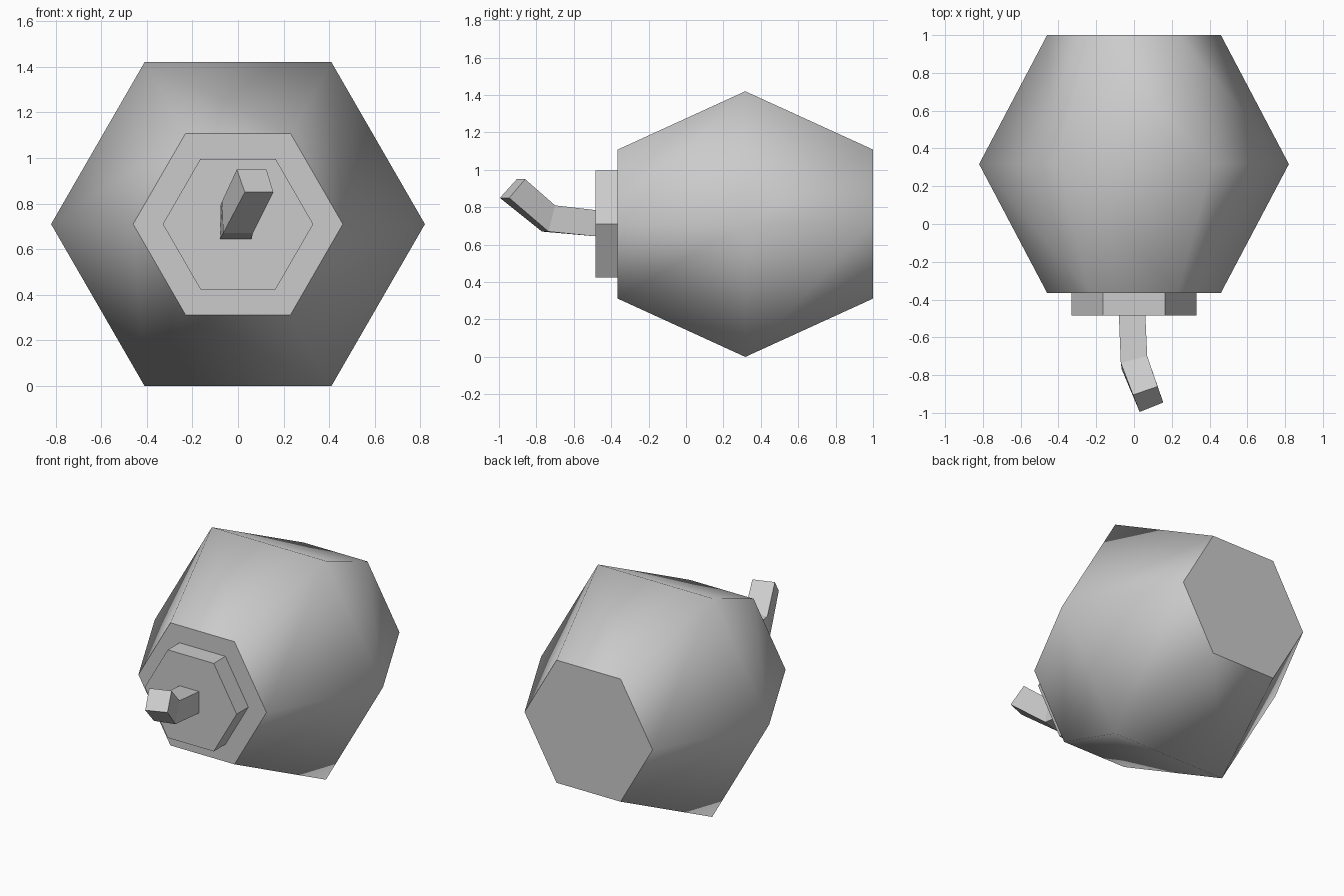
import bpy
import bmesh
from math import cos, sin, pi, radians

cube = bpy.data.objects.get("Cube")
if cube:
    bpy.data.objects.remove(cube, do_unlink=True)

GREY = (0.6, 0.6, 0.6, 1)
grey = bpy.data.materials.new("plain grey")
grey.use_nodes = True
grey.diffuse_color = GREY
grey.node_tree.nodes["Principled BSDF"].inputs["Base Color"].default_value = GREY

CENTRE_Z = 0.71


def hexagon(y, radius):
    """Six points around the lengthwise axis, one corner on each side."""
    return [(radius * cos(i * pi / 3), y, CENTRE_Z + radius * sin(i * pi / 3))
            for i in range(6)]


def loft(name, rings, smooth_angle=None):
    """Skin matching rings of points and close both ends."""
    bm = bmesh.new()
    loops = [[bm.verts.new(p) for p in ring] for ring in rings]
    for a, b in zip(loops, loops[1:]):
        for i in range(len(a)):
            j = (i + 1) % len(a)
            bm.faces.new((a[i], a[j], b[j], b[i]))
    bm.faces.new(loops[0])
    bm.faces.new(loops[-1])
    bmesh.ops.recalc_face_normals(bm, faces=bm.faces)
    mesh = bpy.data.meshes.new(name)
    bm.to_mesh(mesh)
    bm.free()
    mesh.materials.append(grey)
    obj = bpy.data.objects.new(name, mesh)
    bpy.context.collection.objects.link(obj)
    if smooth_angle:
        bpy.ops.object.select_all(action="DESELECT")
        obj.select_set(True)
        bpy.context.view_layer.objects.active = obj
        bpy.ops.object.shade_smooth_by_angle(angle=radians(smooth_angle))
    return obj


# Six-sided body, widest in the middle, with flat ends
loft("body", [hexagon(-0.365, 0.46), hexagon(0.317, 0.82), hexagon(1.0, 0.46)], 60)

# Flat six-sided cap on the front
loft("front_cap", [hexagon(-0.485, 0.33), hexagon(-0.365, 0.33)])

# Bent four-sided fuse: root, bend and tip
root = [(-0.08, -0.485, 0.785), (0.06, -0.485, 0.785),
        (0.06, -0.485, 0.645), (-0.08, -0.485, 0.645)]
bend = [(-0.07, -0.735, 0.81), (0.07, -0.70, 0.81),
        (0.065, -0.735, 0.67), (-0.065, -0.77, 0.67)]
tip = [(-0.005, -0.905, 0.95), (0.125, -0.86, 0.95),
       (0.155, -0.945, 0.85), (0.03, -0.995, 0.85)]
loft("fuse", [root, bend, tip])
